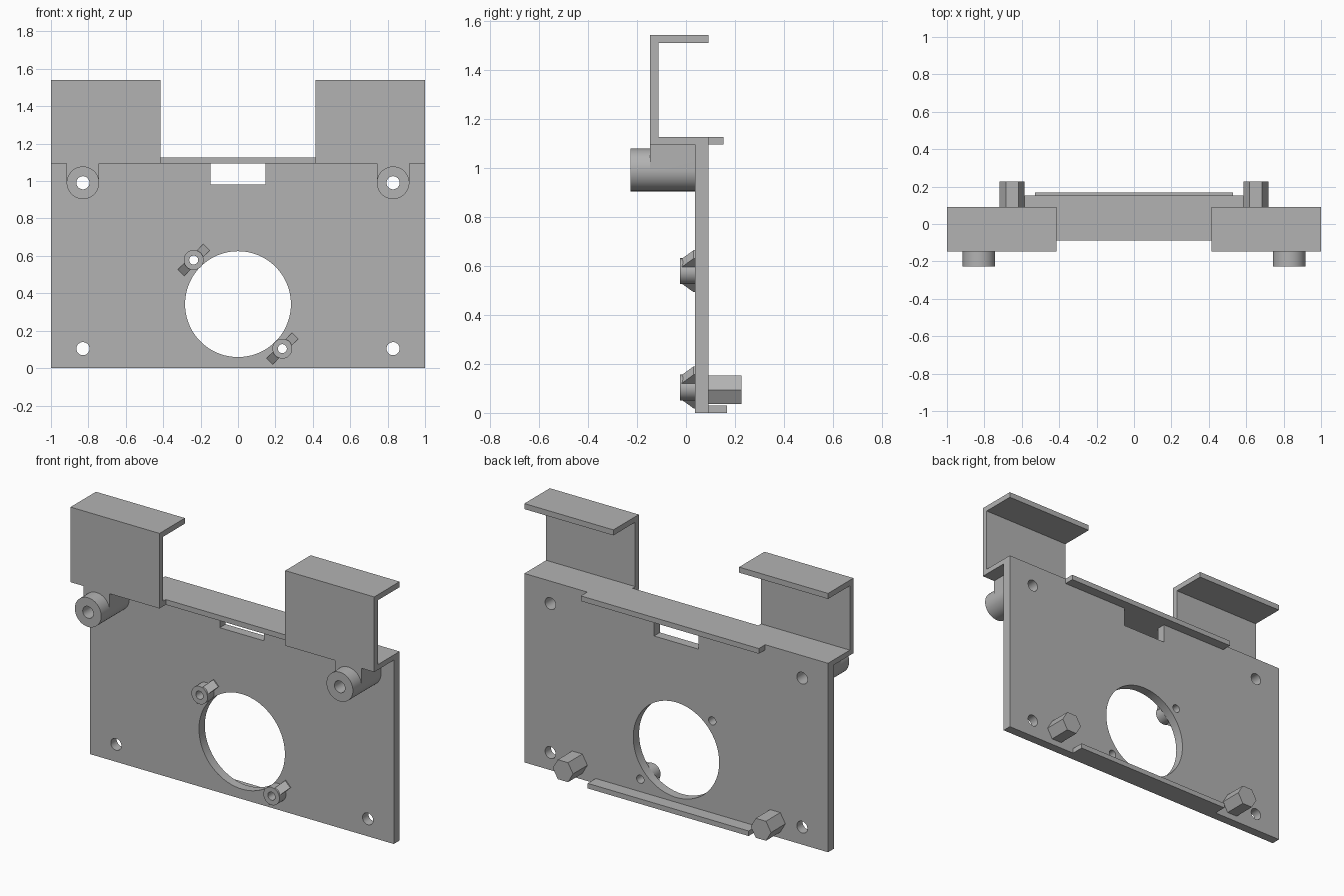
import bpy, bmesh, math
from mathutils import Matrix, Vector

if "Cube" in bpy.data.objects:
    bpy.data.objects.remove(bpy.data.objects["Cube"])

grey = bpy.data.materials.new("neutral grey")
grey.diffuse_color = (0.45, 0.45, 0.45, 1)
grey.use_nodes = True
grey.node_tree.nodes["Principled BSDF"].inputs["Base Color"].default_value = grey.diffuse_color

FRONT, BACK = 0.037, 0.092           # plate faces
SHELF, TOP = 1.094, 1.125            # shelf underside and top


def finish(name, bm):
    bmesh.ops.recalc_face_normals(bm, faces=bm.faces)
    me = bpy.data.meshes.new(name)
    bm.to_mesh(me)
    bm.free()
    me.materials.append(grey)
    ob = bpy.data.objects.new(name, me)
    bpy.context.collection.objects.link(ob)
    return ob


def prism(name, pts, offset):
    """Extrude a closed loop of 3D points along offset."""
    bm = bmesh.new()
    face = bm.faces.new([bm.verts.new(p) for p in pts])
    res = bmesh.ops.extrude_face_region(bm, geom=[face], use_keep_orig=True)
    verts = [v for v in res["geom"] if isinstance(v, bmesh.types.BMVert)]
    bmesh.ops.translate(bm, verts=verts, vec=offset)
    return finish(name, bm)


def box(name, x0, x1, y0, y1, z0, z1):
    return prism(name, [(x0, y0, z0), (x1, y0, z0), (x1, y0, z1), (x0, y0, z1)], (0, y1 - y0, 0))


def rod(name, x, z, r, y0, y1, n=64):
    pts = [(x + r * math.cos(a), y0, z + r * math.sin(a))
           for a in (2 * math.pi * i / n for i in range(n))]
    return prism(name, pts, (0, y1 - y0, 0))


def boolean(ob, cutter, op="DIFFERENCE"):
    mod = ob.modifiers.new("cut", "BOOLEAN")
    mod.operation, mod.solver, mod.object = op, "EXACT", cutter
    bpy.context.view_layer.objects.active = ob
    bpy.ops.object.modifier_apply(modifier=mod.name)
    bpy.data.objects.remove(cutter, do_unlink=True)


def drill(ob, x, z, r, n=48):
    boolean(ob, rod("drill", x, z, r, -0.5, 0.5, n))


def smooth(ob):
    bpy.ops.object.select_all(action="DESELECT")
    ob.select_set(True)
    bpy.context.view_layer.objects.active = ob
    bpy.ops.object.shade_smooth_by_angle(angle=math.radians(30))


# main plate with slot, fan opening and screw holes
plate = box("main_plate", -1, 1, FRONT, BACK, 0, TOP)
boolean(plate, box("slot", -0.146, 0.146, -0.2, 0.3, 0.981, SHELF))
drill(plate, 0, 0.342, 0.283, 96)
for x in (-0.829, 0.829):
    for z in (0.104, 0.991):
        drill(plate, x, z, 0.035)
nut_spots = ((-0.237, 0.578), (0.237, 0.104))
for x, z in nut_spots:
    drill(plate, x, z, 0.024)
smooth(plate)

# shelf between the hooks, and rear lips
box("centre_shelf", -0.414, 0.414, -0.088, FRONT, SHELF, TOP)
box("upper_rear_lip", -0.586, 0.586, BACK, 0.152, SHELF, TOP)
box("lower_rear_lip", -0.53, 0.53, BACK, 0.168, 0, 0.03)

hook = [(-0.147, SHELF), (FRONT, SHELF), (FRONT, TOP), (-0.113, TOP),
        (-0.113, 1.508), (BACK, 1.508), (BACK, 1.541), (-0.147, 1.541)]
for side, s in (("left", -1), ("right", 1)):
    # C-shaped hook
    prism(side + "_hook", [(s * 0.414, y, z) for y, z in hook], (s * 0.586, 0, 0))
    # screw boss joined to the hook by a web
    boss = rod(side + "_screw_boss", s * 0.829, 0.991, 0.087, -0.227, FRONT)
    web = box("web", s * 0.829 - 0.087, s * 0.829 + 0.087, -0.147, FRONT, 0.991, SHELF)
    boolean(boss, web, "UNION")
    drill(boss, s * 0.829, 0.991, 0.035)
    smooth(boss)
    # hexagonal rear post
    rod(side + "_hex_post", s * 0.652, 0.094, 0.067, BACK, 0.227, 6)

# small fan bosses with two sloped gussets each
gusset = [(0, -0.024), (0.041, -0.024), (0.097, 0.031), (0.097, FRONT), (0, FRONT)]
for i, (x, z) in enumerate(nut_spots):
    boss = rod(f"fan_boss_{i + 1}", x, z, 0.053, -0.024, FRONT, 48)
    for ang in (-45, 135):
        turn = Matrix.Translation((x, 0, z)) @ Matrix.Rotation(math.radians(ang), 4, "Y")
        pts = [turn @ Vector((u, y, -0.024)) for u, y in gusset]
        fin = prism("gusset", pts, turn.to_3x3() @ Vector((0, 0, 0.048)))
        boolean(boss, fin, "UNION")
    drill(boss, x, z, 0.024)
    smooth(boss)
